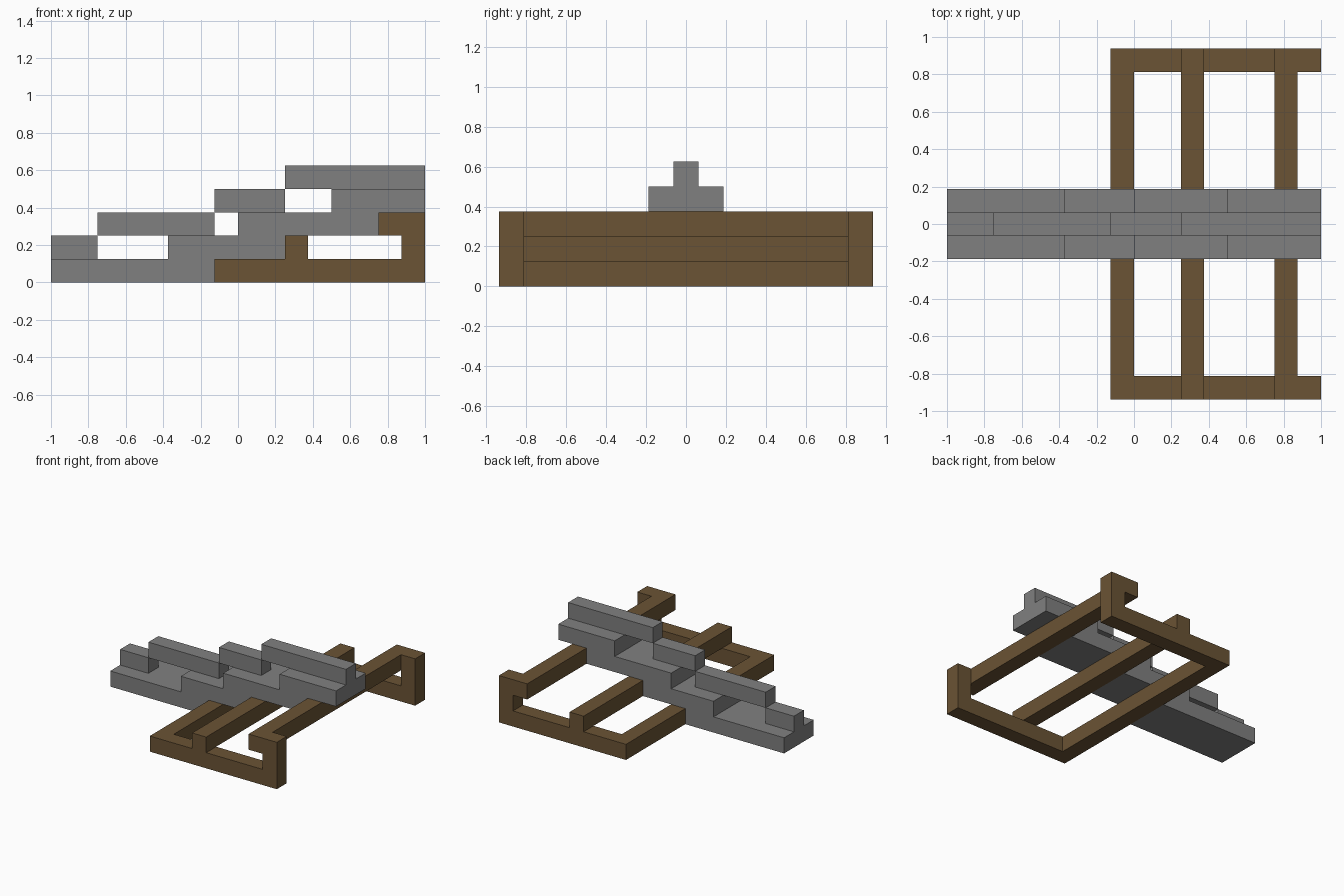
import bpy
import bmesh

U = 0.125  # one block, the module of the whole model

cube = bpy.data.objects.get("Cube")
if cube:
    bpy.data.objects.remove(cube, do_unlink=True)


def make_material(name, rgb):
    mat = bpy.data.materials.new(name)
    mat.use_nodes = True
    colour = (*rgb, 1.0)
    mat.diffuse_color = colour
    bsdf = next(n for n in mat.node_tree.nodes if n.type == "BSDF_PRINCIPLED")
    bsdf.inputs["Base Color"].default_value = colour
    return mat


stone = make_material("grey stone", (0.216, 0.216, 0.216))
wood = make_material("brown wood", (0.145, 0.087, 0.035))


def extrude_profile(name, profile, y0, y1, mat):
    """Extrude an x-z outline, given in blocks, from y0 to y1."""
    bm = bmesh.new()
    face = bm.faces.new([bm.verts.new((x * U, y0 * U, z * U)) for x, z in profile])
    ext = bmesh.ops.extrude_face_region(bm, geom=[face])
    moved = [g for g in ext["geom"] if isinstance(g, bmesh.types.BMVert)]
    bmesh.ops.translate(bm, verts=moved, vec=(0, (y1 - y0) * U, 0))
    bmesh.ops.recalc_face_normals(bm, faces=bm.faces)
    mesh = bpy.data.meshes.new(name)
    bm.to_mesh(mesh)
    bm.free()
    mesh.materials.append(mat)
    obj = bpy.data.objects.new(name, mesh)
    bpy.context.collection.objects.link(obj)
    return obj


def beam(name, x0, x1, z, y0, y1, mat):
    """One-block-high bar."""
    outline = [(x0, z), (x1, z), (x1, z + 1), (x0, z + 1)]
    return extrude_profile(name, outline, y0, y1, mat)


# Wide stepped deck, three blocks across
deck = [(-8, 0), (-1, 0), (-1, 1), (2, 1), (2, 2), (6, 2), (6, 3), (8, 3),
        (8, 4), (4, 4), (4, 3), (0, 3), (0, 2), (-3, 2), (-3, 1), (-8, 1)]
extrude_profile("stepped_deck", deck, -1.5, 1.5, stone)

# Narrow ridge beams along the centre line, each one block higher
ridge = [(-8, -6), (-6, -1), (-1, 2), (2, 8)]
for i, (x0, x1) in enumerate(ridge):
    beam(f"ridge_beam_{i + 1}", x0, x1, i + 1, -0.5, 0.5, stone)

# Crossbars carrying the deck
for name, x, z in (("lower", -1, 0), ("middle", 2, 1), ("upper", 6, 2)):
    beam(f"{name}_crossbar", x, x + 1, z, -6.5, 6.5, wood)

# Side frames: rail, stub and hooked end post in one outline
frame = [(-1, 0), (8, 0), (8, 3), (6, 3), (6, 2), (7, 2), (7, 1),
         (3, 1), (3, 2), (2, 2), (2, 1), (-1, 1)]
for side, y in (("front", -7.5), ("back", 6.5)):
    extrude_profile(f"{side}_side_frame", frame, y, y + 1, wood)
